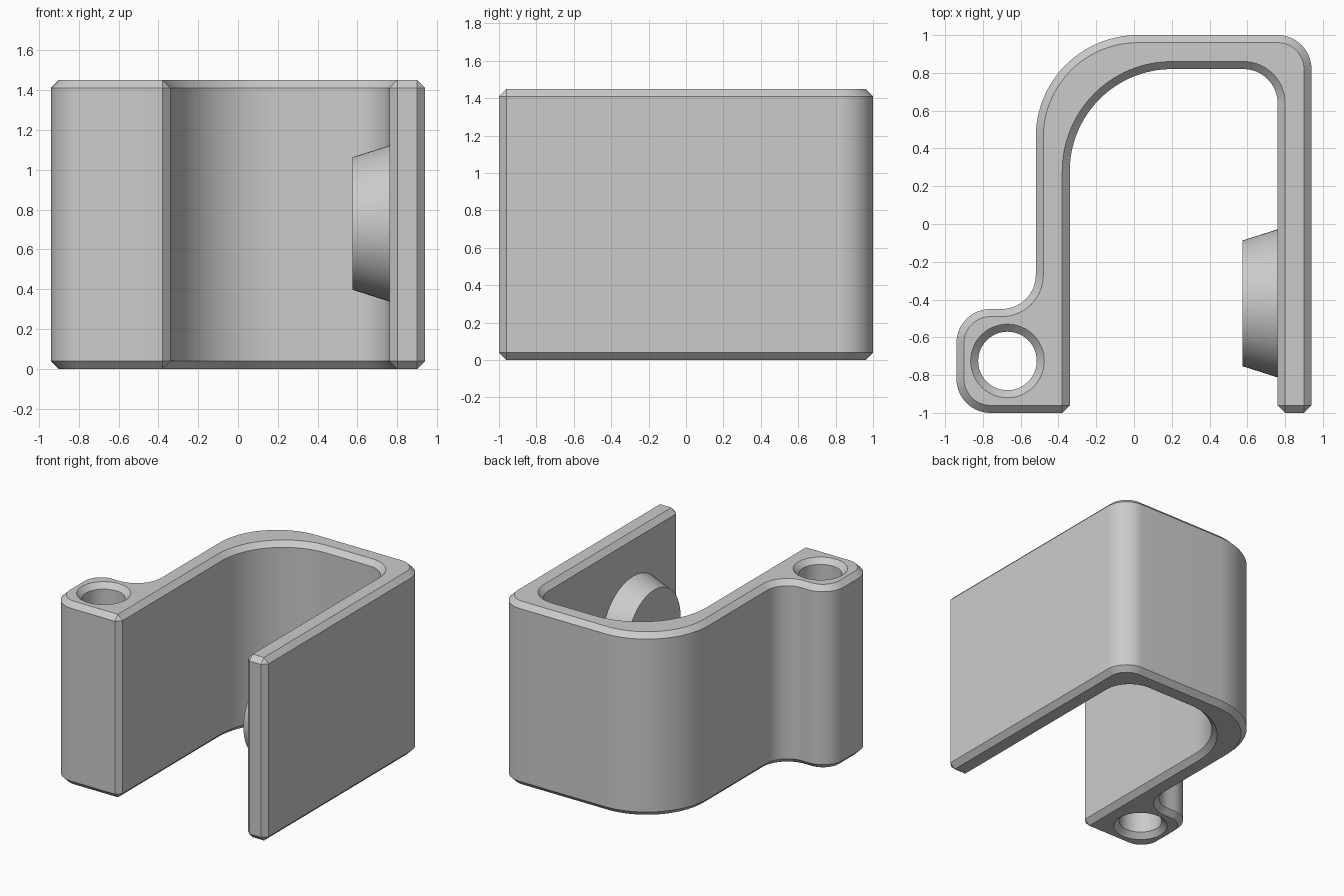
import bpy
import bmesh
import math
from mathutils import Vector, Matrix

cube = bpy.data.objects.get("Cube")
if cube:
    bpy.data.objects.remove(cube)

HEIGHT = 1.45
CHAMFER = 0.04
ROUND = 0.18

grey = bpy.data.materials.new("plain grey")
grey.use_nodes = True
COLOUR = (0.6, 0.6, 0.6, 1)
grey.diffuse_color = COLOUR
grey.node_tree.nodes["Principled BSDF"].inputs["Base Color"].default_value = COLOUR


def finish(bm, name):
    """Turn a bmesh into a smooth-shaded object with sharp edges kept."""
    bmesh.ops.remove_doubles(bm, verts=bm.verts, dist=1e-5)
    bmesh.ops.recalc_face_normals(bm, faces=bm.faces)
    mesh = bpy.data.meshes.new(name)
    bm.to_mesh(mesh)
    bm.free()
    mesh.materials.append(grey)
    obj = bpy.data.objects.new(name, mesh)
    bpy.context.collection.objects.link(obj)
    bpy.ops.object.select_all(action='DESELECT')
    obj.select_set(True)
    bpy.context.view_layer.objects.active = obj
    bpy.ops.object.shade_smooth_by_angle(angle=math.radians(25))


def rounded_outline(corners):
    """Points and outward normals of a counter-clockwise polygon with rounded corners."""
    result = []
    for i, (x, y, radius, steps) in enumerate(corners):
        p = Vector((x, y))
        a = (p - Vector(corners[i - 1][:2])).normalized()
        b = (Vector(corners[(i + 1) % len(corners)][:2]) - p).normalized()
        side = 1 if a.cross(b) > 0 else -1
        centre = p + (b - a) * radius
        for k in range(steps + 1):
            t = math.pi / 2 * k / steps
            # Direction from arc centre sweeps from -b to a
            d = a * math.sin(t) - b * math.cos(t)
            result.append((centre + d * radius, d * side))
    return result


def chamfered_walls(bm, outline):
    """Sweep an outline up the height with both rims chamfered; return rim edges."""
    levels = ((0, CHAMFER), (CHAMFER, 0), (HEIGHT - CHAMFER, 0), (HEIGHT, CHAMFER))
    rings = []
    for z, inset in levels:
        rings.append([bm.verts.new((*(p - n * inset), z)) for p, n in outline])
    for low, high in zip(rings, rings[1:]):
        for i in range(len(low)):
            bm.faces.new((low[i - 1], low[i], high[i], high[i - 1]))


# Clip body: hooked wall with a lug for the pin hole
body_outline = rounded_outline([
    (-0.94, -1, ROUND, 16),
    (-0.34, -1, CHAMFER, 1),
    (-0.34, 0.82, 0.54, 32),
    (0.76, 0.82, ROUND, 16),
    (0.76, -1, CHAMFER, 1),
    (0.94, -1, CHAMFER, 1),
    (0.94, 1, ROUND, 16),
    (-0.52, 1, 0.54, 32),
    (-0.52, -0.45, ROUND, 16),
    (-0.94, -0.45, ROUND, 16),
])

# Pin hole: normals point inwards so its chamfer flares open
hole_outline = []
for k in range(48):
    angle = -math.tau * k / 48
    d = Vector((math.cos(angle), math.sin(angle)))
    hole_outline.append((Vector((-0.67, -0.725)) + d * 0.155, -d))

bm = bmesh.new()
chamfered_walls(bm, body_outline)
chamfered_walls(bm, hole_outline)
bmesh.ops.remove_doubles(bm, verts=bm.verts, dist=1e-5)
for z in (0, HEIGHT):
    rim = [e for e in bm.edges if all(abs(v.co.z - z) < 1e-4 for v in e.verts)]
    bmesh.ops.triangle_fill(bm, use_beauty=True, use_dissolve=False, edges=rim,
                            normal=(0, 0, 1))
finish(bm, "clip_body")

# Tapered round pad on the inside of the long arm
bm = bmesh.new()
bmesh.ops.create_cone(
    bm, cap_ends=True, segments=64, radius1=0.395, radius2=0.333, depth=0.195,
    matrix=Matrix.Translation((0.6725, -0.42, 0.73)) @ Matrix.Rotation(-math.pi / 2, 4, 'Y'))
finish(bm, "grip_pad")
